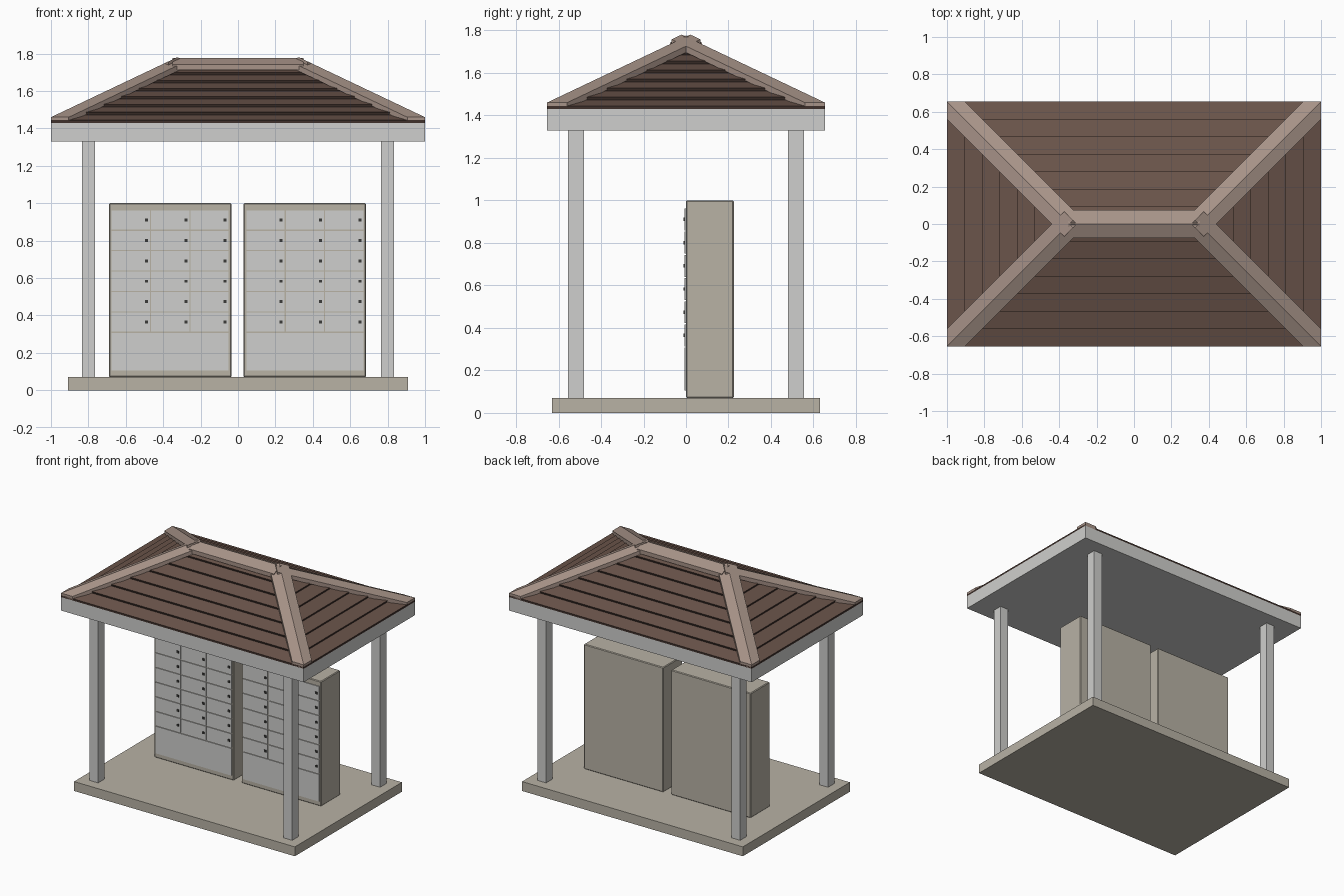
import bpy, bmesh
from mathutils import Vector

if "Cube" in bpy.data.objects:
    bpy.data.objects.remove(bpy.data.objects["Cube"])


def material(name, r, g, b):
    m = bpy.data.materials.new(name)
    lin = [((c / 255 + 0.055) / 1.055) ** 2.4 for c in (r, g, b)]
    m.diffuse_color = (*lin, 1)
    m.use_nodes = True
    m.node_tree.nodes["Principled BSDF"].inputs["Base Color"].default_value = m.diffuse_color
    return m


GREY = material("light_grey", 207, 207, 205)
STONE = material("warm_stone", 184, 178, 165)
ROOF = material("roof_brown", 106, 84, 74)
LAP = material("dark_brown", 62, 48, 43)
CAP = material("cap_brown", 167, 147, 136)
LOCK = material("lock_dark", 58, 58, 56)


def finish(name, bm, *mats):
    bmesh.ops.recalc_face_normals(bm, faces=bm.faces)
    me = bpy.data.meshes.new(name)
    bm.to_mesh(me)
    bm.free()
    for m in mats:
        me.materials.append(m)
    ob = bpy.data.objects.new(name, me)
    bpy.context.collection.objects.link(ob)
    return ob


def add_box(bm, x0, x1, y0, y1, z0, z1):
    v = bmesh.ops.create_cube(bm, size=1)["verts"]
    for p in v:
        p.co = Vector((x1 if p.co.x > 0 else x0,
                       y1 if p.co.y > 0 else y0,
                       z1 if p.co.z > 0 else z0))


def box(name, mat, *dims):
    bm = bmesh.new()
    add_box(bm, *dims)
    return finish(name, bm, mat)


def prism(bm, section_a, section_b):
    a = [bm.verts.new(p) for p in section_a]
    b = [bm.verts.new(p) for p in section_b]
    n = len(a)
    for i in range(n):
        bm.faces.new((a[i], a[(i + 1) % n], b[(i + 1) % n], b[i]))
    bm.faces.new(a)
    bm.faces.new(b[::-1])


# Slab, posts and roof beam
box("base_slab", STONE, -0.91, 0.91, -0.63, 0.63, 0, 0.07)
for sx in (-1, 1):
    for sy in (-1, 1):
        xs = sorted((sx * 0.765, sx * 0.835))
        ys = sorted((sy * 0.48, sy * 0.555))
        box("post", GREY, *xs, *ys, 0.07, 1.34)
HX, HY = 1.0, 0.655
box("roof_beam", GREY, -HX, HX, -HY, HY, 1.33, 1.43)

# Hipped roof in overlapping courses
COURSES, Z0 = 7, 1.43
W, H = HY / COURSES, 0.0425
steps = []
for i in range(COURSES):
    steps.append((i * W + (0.004 if i else 0), Z0 + i * H))
    steps.append((i * W, Z0 + i * H + 0.014))
steps.append((HY - 0.001, Z0 + COURSES * H))
bm = bmesh.new()
rings = []
for inset, z in steps:
    x, y = HX - inset, HY - inset
    rings.append([bm.verts.new(p) for p in
                  ((-x, -y, z), (x, -y, z), (x, y, z), (-x, y, z))])
for k in range(len(rings) - 1):
    for j in range(4):
        f = bm.faces.new((rings[k][j], rings[k][(j + 1) % 4],
                          rings[k + 1][(j + 1) % 4], rings[k + 1][j]))
        f.material_index = 1 if k % 2 == 0 else 0
bm.faces.new(rings[-1])
bm.faces.new(rings[0][::-1])
finish("roof_courses", bm, ROOF, LAP)

# Folded hip caps, trimmed flush with the eaves
SLOPE, THICK, WING = 0.475, 0.03, 0.0475


def hip_section(x, sx, sy):
    y = x - (HX - HY)
    z = 1.46 + (HX - x) * SLOPE
    drop = WING * SLOPE
    pts = [(x, y, z), (x - WING, y + WING, z - drop),
           (x - WING, y + WING, z - drop - THICK), (x, y, z - THICK),
           (x + WING, y - WING, z - drop - THICK), (x + WING, y - WING, z - drop)]
    return [Vector((sx * a, sy * b, c)) for a, b, c in pts]


for sx in (-1, 1):
    for sy in (-1, 1):
        bm = bmesh.new()
        prism(bm, hip_section(0.325, sx, sy), hip_section(1.1, sx, sy))
        for co, no in (((sx * HX, 0, 0), (sx, 0, 0)),
                       ((0, sy * HY, 0), (0, sy, 0)),
                       ((0, 0, Z0), (0, 0, -1))):
            bmesh.ops.bisect_plane(bm, geom=bm.verts[:] + bm.edges[:] + bm.faces[:],
                                   plane_co=co, plane_no=no, clear_outer=True)
            bmesh.ops.holes_fill(bm, edges=[e for e in bm.edges if e.is_boundary])
        finish("hip_cap", bm, CAP)

# Ridge cap
ridge = [(0, 1.776), (0.076, 1.742), (0.076, 1.712),
         (0, 1.74), (-0.076, 1.712), (-0.076, 1.742)]
bm = bmesh.new()
prism(bm, [(-0.35, y, z) for y, z in ridge], [(0.35, y, z) for y, z in ridge])
finish("ridge_cap", bm, CAP)

# Two locker cabinets with doors and locks
X0, X1, ZB, ZT, ROWS, COLS, GAP = 0.012, 0.643, 0.31, 0.965, 6, 3, 0.003
for left in (-0.69, 0.03):
    cab = box("cabinet", STONE, left, left + 0.655, 0, 0.225, 0.07, 1.0)
    bev = cab.modifiers.new("soft_edges", "BEVEL")
    bev.width = 0.005
    bev.segments = 1
    doors, locks = bmesh.new(), bmesh.new()
    cw, rh = (X1 - X0) / COLS, (ZT - ZB) / ROWS
    for c in range(COLS):
        for r in range(ROWS):
            x, z = left + X0 + c * cw, ZB + r * rh
            add_box(doors, x + GAP, x + cw - GAP, -0.006, 0.002,
                    z + GAP, z + rh - GAP)
            lx, lz = x + cw - 0.022, z + rh / 2
            add_box(locks, lx - 0.008, lx + 0.008, -0.012, 0,
                    lz - 0.008, lz + 0.008)
    add_box(doors, left + X0 + GAP, left + X1 - GAP, -0.006, 0.002, 0.105, ZB - GAP)
    finish("locker_doors", doors, GREY)
    finish("door_locks", locks, LOCK)
